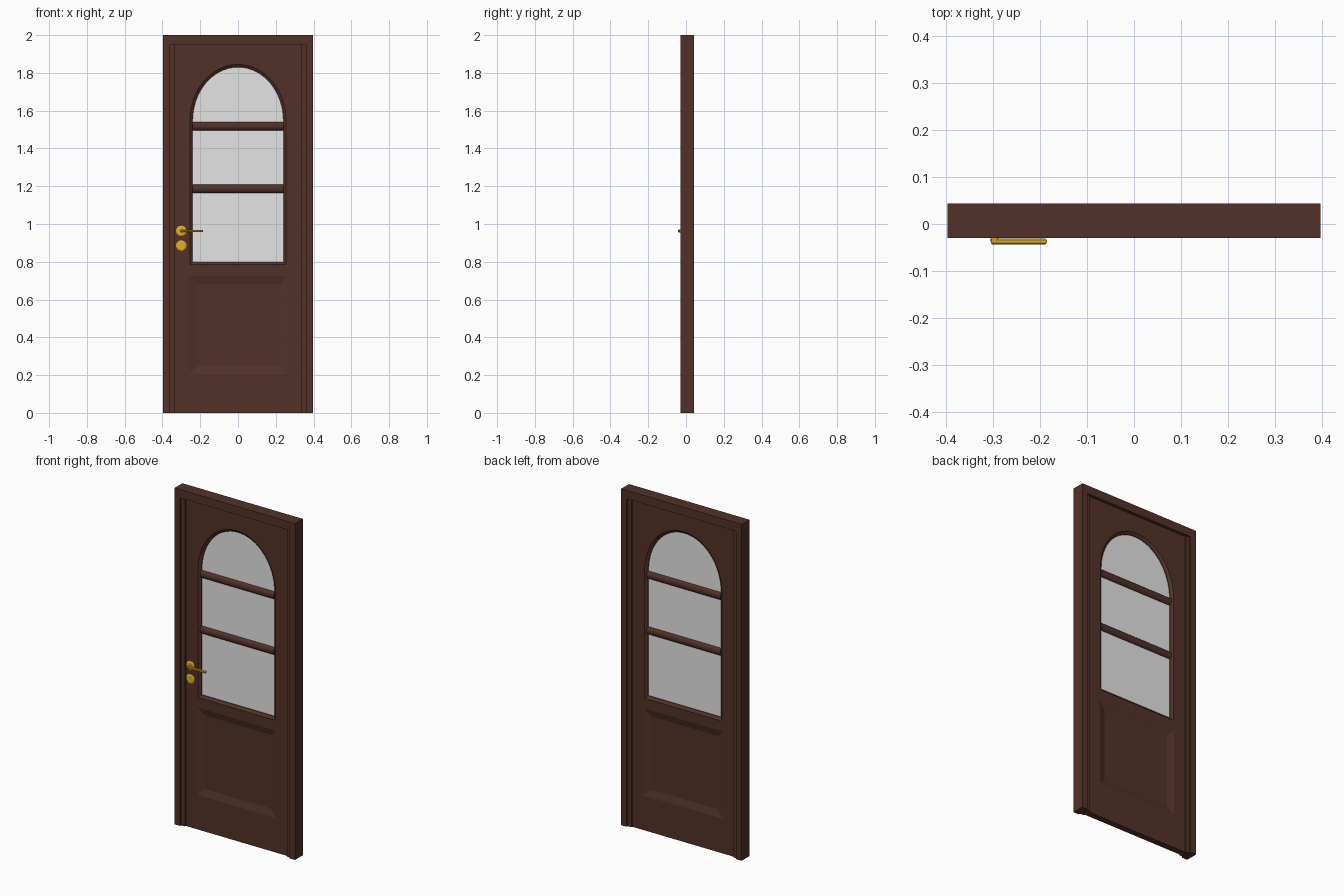
import bpy, bmesh, math

default = bpy.data.objects.get("Cube")
if default:
    bpy.data.objects.remove(default, do_unlink=True)


def material(name, colour, rough=0.5, metal=0.0):
    m = bpy.data.materials.new(name)
    m.use_nodes = True
    m.diffuse_color = colour
    node = m.node_tree.nodes["Principled BSDF"]
    node.inputs["Base Color"].default_value = colour
    node.inputs["Roughness"].default_value = rough
    return m


WOOD = material("dark brown wood", (0.085, 0.031, 0.021, 1))
GLASS = material("pale glass", (0.78, 0.78, 0.78, 1))
BRASS = material("brass", (0.75, 0.43, 0.02, 1))


def loft(name, rings, mat):
    """Closed solid through outlines of (x, z) points placed at depths y."""
    bm = bmesh.new()
    loops = [[bm.verts.new((x, y, z)) for x, z in pts] for y, pts in rings]
    for a, b in zip(loops, loops[1:]):
        for i in range(len(a)):
            j = (i + 1) % len(a)
            bm.faces.new((a[i], a[j], b[j], b[i]))
    bm.faces.new(loops[0])
    bm.faces.new(loops[-1])
    bmesh.ops.recalc_face_normals(bm, faces=bm.faces)
    mesh = bpy.data.meshes.new(name)
    bm.to_mesh(mesh)
    bm.free()
    mesh.materials.append(mat)
    ob = bpy.data.objects.new(name, mesh)
    bpy.context.collection.objects.link(ob)
    return ob


def rect(x0, x1, z0, z1, inset=0.0):
    return [(x0 + inset, z0 + inset), (x1 - inset, z0 + inset),
            (x1 - inset, z1 - inset), (x0 + inset, z1 - inset)]


def arch(grow=0.0):
    """Window outline with a half-ellipse head."""
    w, rise, spring = 0.24 + grow, 0.285 + grow, 1.545
    head = [(w * math.cos(math.pi * i / 32), spring + rise * math.sin(math.pi * i / 32))
            for i in range(33)]
    return [(-w, 0.8 - grow), (w, 0.8 - grow)] + head


def circle(x, z, r, n=24):
    return [(x + r * math.cos(math.tau * i / n), z + r * math.sin(math.tau * i / n))
            for i in range(n)]


def cut(target, cutter):
    mod = target.modifiers.new("cut", 'BOOLEAN')
    mod.operation = 'DIFFERENCE'
    mod.solver = 'EXACT'
    mod.object = cutter
    bpy.context.view_layer.objects.active = target
    bpy.ops.object.modifier_apply(modifier=mod.name)
    bpy.data.objects.remove(cutter, do_unlink=True)


FRONT, BACK = -0.012, 0.025      # leaf faces
MID = (FRONT + BACK) / 2
W = 0.396

# Surround: two jambs and a head
outline = [(-W, 0), (-W, 2), (W, 2), (W, 0), (0.36, 0), (0.36, 1.95), (-0.36, 1.95), (-0.36, 0)]
loft("door_frame", [(-0.03, outline), (0.043, outline)], WOOD)

# Stepped strips inside the jambs
for side, name in ((-1, "right_stop"), (1, "left_stop")):
    strip = rect(*sorted((side * 0.335, side * 0.36)), 0, 1.95)
    loft(name, [(-0.02, strip), (0.033, strip)], WOOD)

# Leaf with arched window opening and a sunk panel on both faces
slab = rect(-0.336, 0.336, 0, 1.951)
leaf = loft("door_leaf", [(FRONT, slab), (BACK, slab)], WOOD)
cut(leaf, loft("window_cutter", [(FRONT - 0.004, arch(0.02)), (FRONT + 0.012, arch()),
                                 (BACK - 0.012, arch()), (BACK + 0.004, arch(0.02))], WOOD))
for face, d in ((FRONT, 1), (BACK, -1)):
    rings = [(face - d * 0.004, rect(-0.26, 0.26, 0.205, 0.725)),
             (face, rect(-0.26, 0.26, 0.205, 0.725)),
             (face + d * 0.012, rect(-0.26, 0.26, 0.205, 0.725, 0.042))]
    cut(leaf, loft("panel_cutter", rings, WOOD))

# Glass and rounded glazing bars
loft("window_glass", [(MID - 0.002, arch(0.003)), (MID + 0.002, arch(0.003))], GLASS)
for z, name in ((1.187, "lower_glazing_bar"), (1.518, "upper_glazing_bar")):
    bpy.ops.mesh.primitive_cylinder_add(vertices=16, radius=0.0225, depth=0.484,
                                        location=(0, MID, z), rotation=(0, math.pi / 2, 0))
    bar = bpy.context.object
    bar.name = name
    bar.scale.y = 0.8
    bar.data.materials.append(WOOD)
    bpy.ops.object.shade_smooth_by_angle(angle=math.radians(40))

# Brass rosettes, neck and lever
HX, HZ = -0.3, 0.963
brass = []
for z, name in ((HZ, "handle_rosette"), (0.885, "lock_rosette")):
    brass.append(loft(name, [(FRONT + 0.001, circle(HX, z, 0.028)),
                             (FRONT - 0.006, circle(HX, z, 0.028)),
                             (FRONT - 0.01, circle(HX, z, 0.022))], BRASS))
brass.append(loft("handle_neck", [(FRONT, circle(HX + 0.004, HZ, 0.009, 16)),
                                  (-0.04, circle(HX + 0.004, HZ, 0.008, 16))], BRASS))
lever = rect(HX - 0.004, -0.185, HZ - 0.0065, HZ + 0.0065)
brass.append(loft("handle_lever", [(-0.031, rect(HX - 0.004, -0.185, HZ - 0.0065, HZ + 0.0065, 0.003)),
                                   (-0.034, lever), (-0.04, lever),
                                   (-0.043, rect(HX - 0.004, -0.185, HZ - 0.0065, HZ + 0.0065, 0.003))],
                  BRASS))
for ob in brass:
    bpy.ops.object.select_all(action='DESELECT')
    ob.select_set(True)
    bpy.context.view_layer.objects.active = ob
    bpy.ops.object.shade_smooth_by_angle(angle=math.radians(30))
